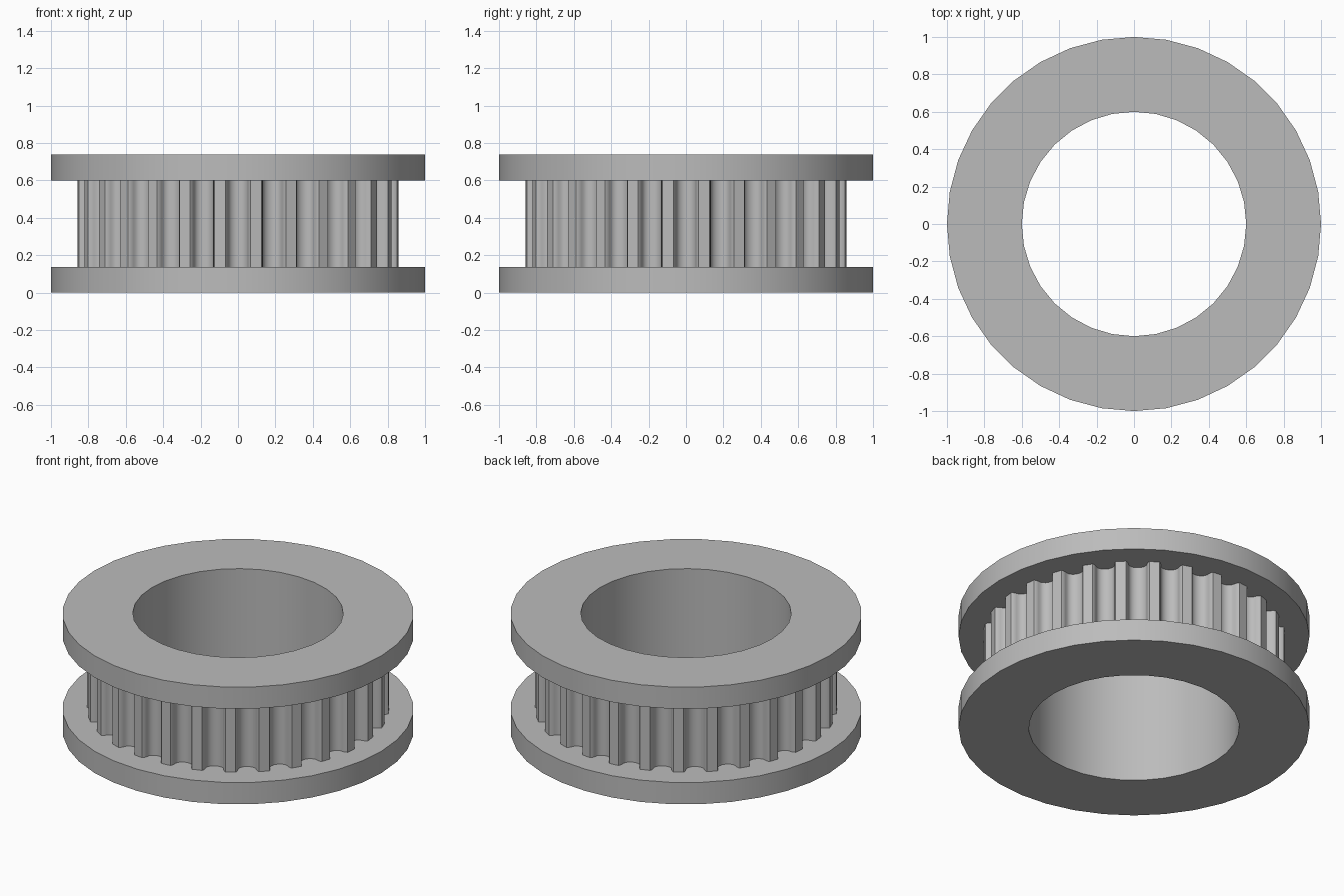
import bpy, bmesh
from math import sin, cos, pi, radians

cube = bpy.data.objects.get("Cube")
if cube:
    bpy.data.objects.remove(cube, do_unlink=True)

RIM, TIP, BORE = 1.0, 0.86, 0.6
FLANGE, HEIGHT = 0.137, 0.737
TEETH = 28

metal = bpy.data.materials.new("plain grey")
metal.use_nodes = True
grey = (0.5, 0.5, 0.5, 1)
metal.diffuse_color = grey
metal.node_tree.nodes["Principled BSDF"].inputs["Base Color"].default_value = grey


def circle(radius, count):
    return [(radius * cos(2 * pi * i / count), radius * sin(2 * pi * i / count))
            for i in range(count)]


def toothed_outline():
    # Half of one groove: (half width, depth), flared lip, then a round floor
    half = [(0.067, 0), (0.06, 0.009), (0.055, 0.022)]
    half += [(0.053 * cos(radians(a)), 0.03 + 0.046 * sin(radians(a)))
             for a in range(0, 90, 18)]
    groove = [(-w, d) for w, d in half] + [(0, 0.076)] + half[::-1]
    points = []
    for i in range(TEETH):
        a = 2 * pi * i / TEETH
        for w, d in groove:
            r = (TIP ** 2 - w ** 2) ** 0.5 - d
            points.append((r * cos(a) - w * sin(a), r * sin(a) + w * cos(a)))
    return points


def bored_plate(name, outline, bottom, top):
    # Fill between the outline and the bore, then extrude upward
    bm = bmesh.new()
    edges = []
    for loop in (outline, circle(BORE, 32)):
        verts = [bm.verts.new((x, y, bottom)) for x, y in loop]
        edges += [bm.edges.new((v, verts[i - 1])) for i, v in enumerate(verts)]
    bmesh.ops.triangle_fill(bm, edges=edges, use_beauty=True, normal=(0, 0, 1))
    result = bmesh.ops.extrude_face_region(bm, geom=bm.faces[:], use_keep_orig=True)
    raised = [g for g in result["geom"] if isinstance(g, bmesh.types.BMVert)]
    bmesh.ops.translate(bm, verts=raised, vec=(0, 0, top - bottom))
    bmesh.ops.recalc_face_normals(bm, faces=bm.faces[:])
    mesh = bpy.data.meshes.new(name)
    bm.to_mesh(mesh)
    bm.free()
    mesh.materials.append(metal)
    obj = bpy.data.objects.new(name, mesh)
    bpy.context.collection.objects.link(obj)
    bpy.ops.object.select_all(action='DESELECT')
    obj.select_set(True)
    bpy.context.view_layer.objects.active = obj
    bpy.ops.object.shade_smooth_by_angle(angle=radians(30))


bored_plate("bottom_flange", circle(RIM, 36), 0, FLANGE)
bored_plate("toothed_hub", toothed_outline(), FLANGE, HEIGHT - FLANGE)
bored_plate("top_flange", circle(RIM, 36), HEIGHT - FLANGE, HEIGHT)
